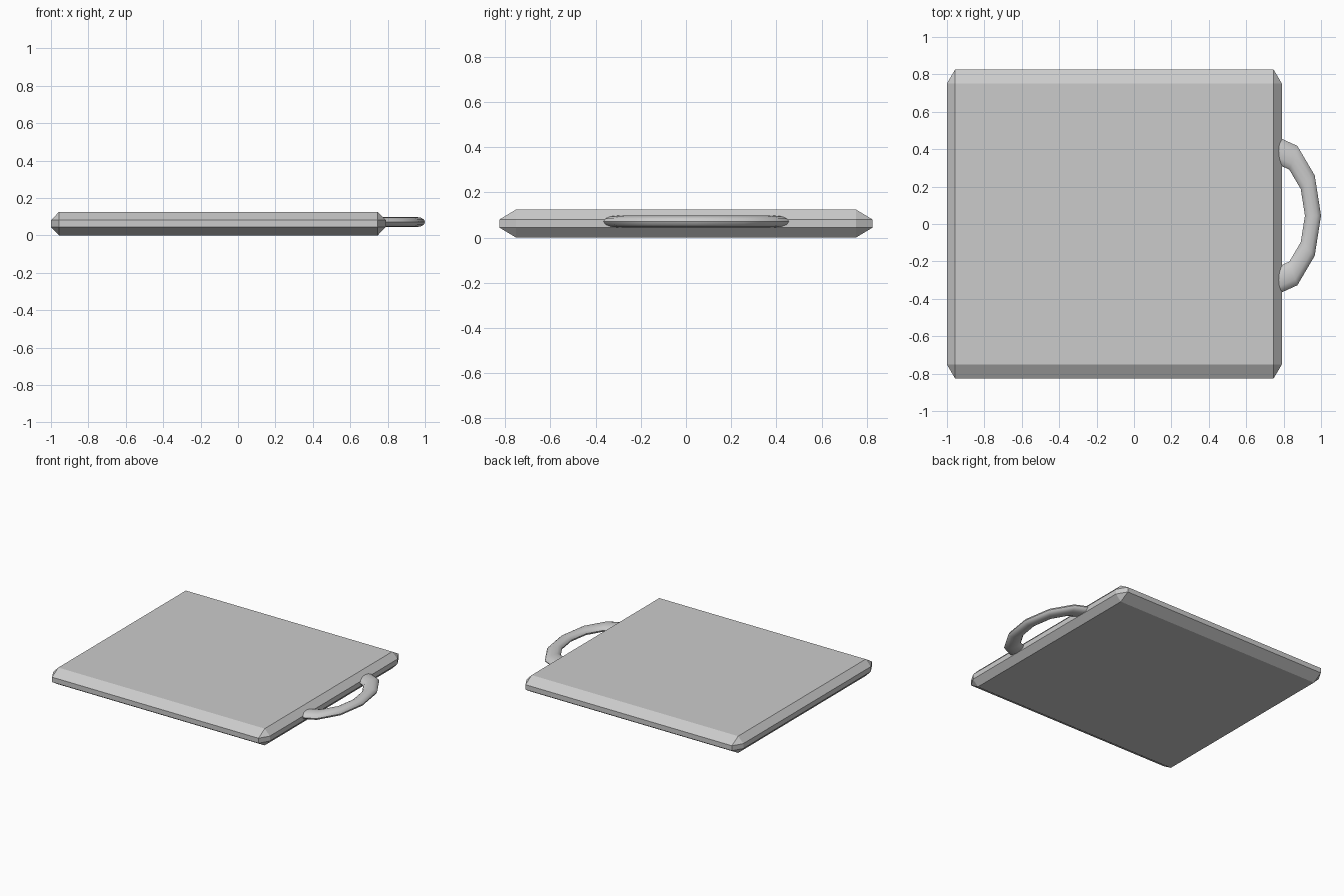
import bpy, bmesh
from math import radians
from mathutils import Matrix

if "Cube" in bpy.data.objects:
    bpy.data.objects.remove(bpy.data.objects["Cube"])


def finish(bm, name):
    bmesh.ops.recalc_face_normals(bm, faces=bm.faces)
    mesh = bpy.data.meshes.new(name)
    bm.to_mesh(mesh)
    bm.free()
    obj = bpy.data.objects.new(name, mesh)
    bpy.context.collection.objects.link(obj)
    return obj


# Board: chamfered slab, with a different chamfer depth along each axis
size = (1.79, 1.65, 0.125)
chamfer = (0.043, 0.073, 0.044)
bm = bmesh.new()
bmesh.ops.create_cube(bm, size=1)
bmesh.ops.scale(bm, vec=[s / c for s, c in zip(size, chamfer)], verts=bm.verts)
bmesh.ops.bevel(bm, geom=bm.edges[:], offset=1, offset_type='OFFSET',
                segments=1, affect='EDGES')
bmesh.ops.scale(bm, vec=chamfer, verts=bm.verts)
bmesh.ops.translate(bm, vec=(-0.105, 0, 0.0625), verts=bm.verts)
finish(bm, "board")

# Handle: half of a flattened twelve-segment ring, ends buried in the board
MAJOR, MINOR = 12, 12
bm = bmesh.new()
rings = []
for i in range(MAJOR // 2 + 1):
    turn = Matrix.Rotation(radians(-90 + i * 360 / MAJOR), 4, 'Z')
    ring = bmesh.ops.create_circle(
        bm, segments=MINOR, radius=0.043,
        matrix=turn @ Matrix.Translation((0.21, 0, 0)) @ Matrix.Rotation(radians(90), 4, 'X'))
    rings.append(ring["verts"])
for a, b in zip(rings, rings[1:]):
    for j in range(MINOR):
        k = (j + 1) % MINOR
        bm.faces.new((a[j], a[k], b[k], b[j]))
bm.faces.new(rings[0])
bm.faces.new(rings[-1])
bmesh.ops.scale(bm, vec=(1, 1.7, 0.62), verts=bm.verts)
bmesh.ops.translate(bm, vec=(0.747, 0.045, 0.071), verts=bm.verts)
handle = finish(bm, "handle")
bpy.context.view_layer.objects.active = handle
handle.select_set(True)
bpy.ops.object.shade_smooth_by_angle(angle=radians(40))
